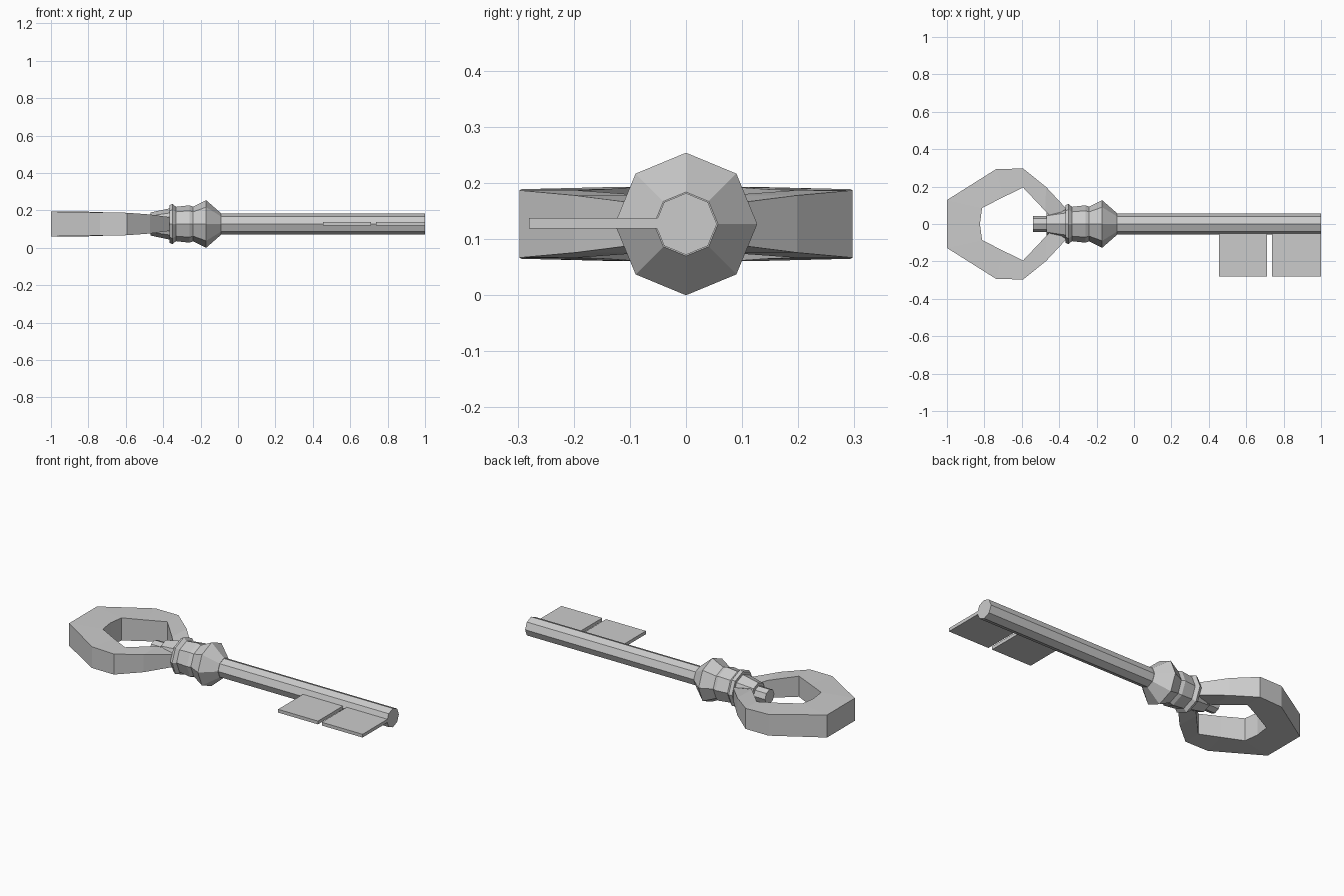
import bpy, math

if "Cube" in bpy.data.objects:
    bpy.data.objects.remove(bpy.data.objects["Cube"])

ZC = 0.127  # height of the key's long axis


def make_object(name, verts, faces):
    mesh = bpy.data.meshes.new(name)
    mesh.from_pydata(verts, [], faces)
    mesh.validate()
    ob = bpy.data.objects.new(name, mesh)
    bpy.context.collection.objects.link(ob)
    return ob


def lathe_x(name, profile, sides=8):
    """Turn (x, radius) points around the long axis, with flat end caps."""
    verts, faces = [], []
    for x, r in profile:
        for i in range(sides):
            a = 2 * math.pi * i / sides
            verts.append((x, r * math.cos(a), ZC + r * math.sin(a)))
    for k in range(len(profile) - 1):
        for i in range(sides):
            j = (i + 1) % sides
            a, b = k * sides, (k + 1) * sides
            faces.append((a + i, a + j, b + j, b + i))
    n = len(verts)
    faces.append(tuple(reversed(range(sides))))
    faces.append(tuple(range(n - sides, n)))
    return make_object(name, verts, faces)


def box(name, x0, x1, y0, y1, z0, z1):
    verts = [(x, y, z) for x in (x0, x1) for y in (y0, y1) for z in (z0, z1)]
    faces = [(0, 1, 3, 2), (4, 6, 7, 5), (0, 4, 5, 1),
             (2, 3, 7, 6), (0, 2, 6, 4), (1, 5, 7, 3)]
    return make_object(name, verts, faces)


# Octagonal shaft
lathe_x("shaft", [(-0.12, 0.055), (1.0, 0.055)])

# Turned collar with ring and rear peg
lathe_x("collar", [(-0.54, 0.043), (-0.467, 0.043), (-0.467, 0.062),
                   (-0.367, 0.083), (-0.367, 0.1), (-0.35, 0.108),
                   (-0.332, 0.092), (-0.26, 0.1), (-0.24, 0.092),
                   (-0.17, 0.127), (-0.09, 0.057)])

# Bow: stations of (outer x, outer y, inner x, inner y, half height), mirrored
half = [(-0.36, 0.08, -0.44, 0.035, 0.036),
        (-0.47, 0.198, -0.475, 0.07, 0.051),
        (-0.593, 0.297, -0.593, 0.195, 0.06),
        (-0.738, 0.293, -0.70, 0.143, 0.062),
        (-1.0, 0.128, -0.812, 0.086, 0.066)]
stations = [(ox, oy, ix, iy, h) for ox, oy, ix, iy, h in half]
stations.append((-1.0, 0.0, -0.824, 0.0, 0.066))
stations += [(ox, -oy, ix, -iy, h) for ox, oy, ix, iy, h in reversed(half)]
verts, faces = [], []
for ox, oy, ix, iy, h in stations:
    verts += [(ox, oy, ZC - h), (ox, oy, ZC + h), (ix, iy, ZC + h), (ix, iy, ZC - h)]
for k in range(len(stations) - 1):
    for i in range(4):
        j = (i + 1) % 4
        faces.append((4 * k + i, 4 * k + j, 4 * k + 4 + j, 4 * k + 4 + i))
n = len(verts)
faces += [(3, 2, 1, 0), (n - 4, n - 3, n - 2, n - 1)]
make_object("bow", verts, faces)

# Two flat bit plates
box("bit_inner", 0.455, 0.712, -0.28, -0.03, 0.119, 0.138)
box("bit_outer", 0.737, 1.0, -0.28, -0.03, 0.119, 0.138)
